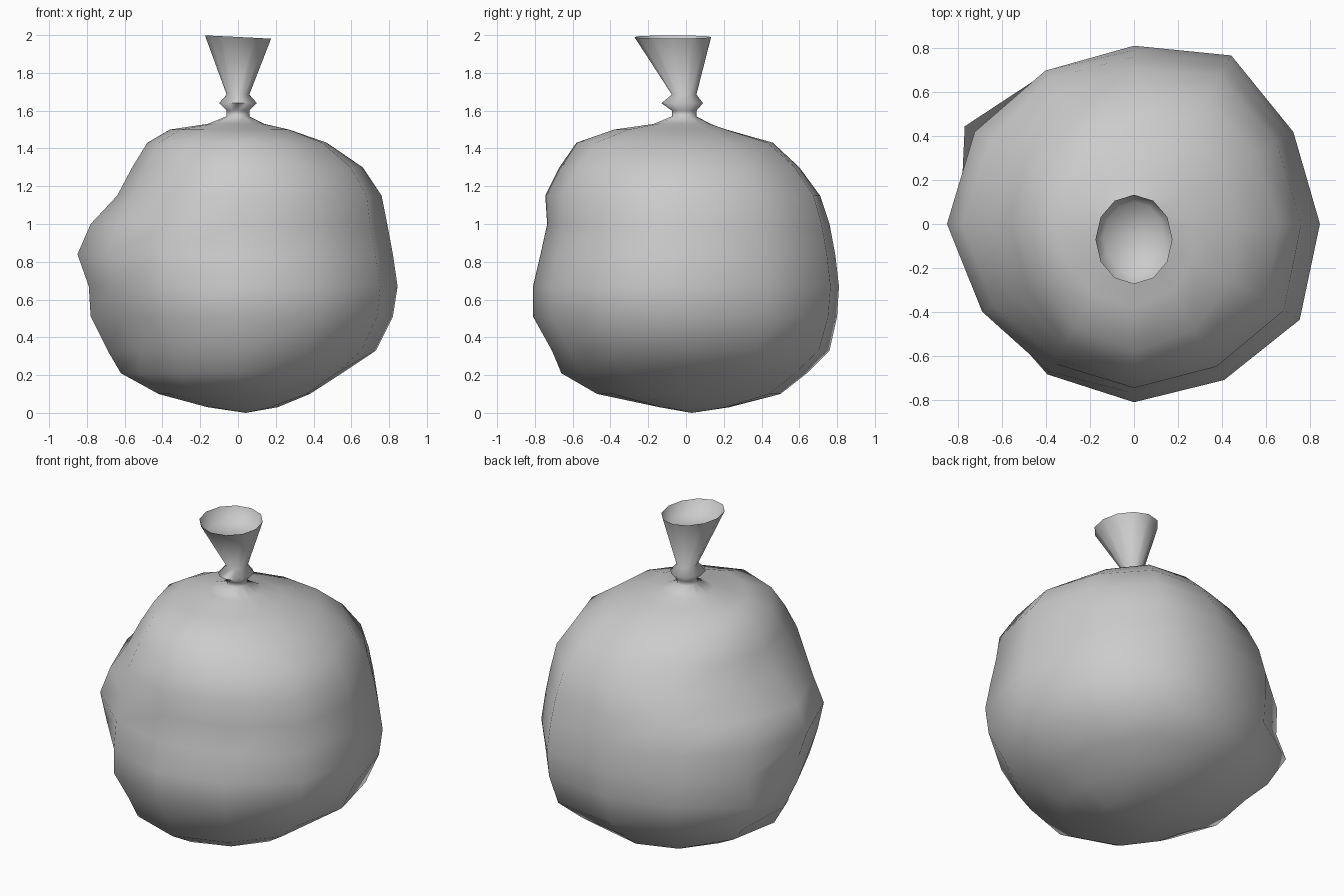
import bpy, bmesh
from math import sin, cos, pi, radians, exp

cube = bpy.data.objects.get("Cube")
if cube:
    bpy.data.objects.remove(cube, do_unlink=True)

SIDES = 12

# Sack rings: height, then radius towards +x, +y, -x, -y
SACK = [
    (0.03, .21, .23, .16, .14),
    (0.10, .38, .50, .42, .47),
    (0.21, .55, .64, .62, .66),
    (0.33, .73, .76, .69, .71),
    (0.51, .82, .80, .78, .81),
    (0.67, .845, .81, .79, .81),
    (0.84, .82, .79, .85, .77),
    (1.00, .79, .76, .78, .735),
    (1.15, .76, .71, .64, .745),
    (1.30, .66, .60, .56, .67),
    (1.43, .47, .46, .48, .58),
    (1.50, .27, .21, .36, .38),
    (1.53, .14, .13, .16, .17),
]
# Fullness of the sack in each direction
FULLNESS = [1, 1, 1.08, 1, 1, 1, 1, .96, .98, 1, 1, 1.04]
# Lumps and dents: direction, height, spread, amount
LUMPS = [(150, .46, .2, .11), (210, .40, .14, -.08), (150, 1.1, .15, -.03)]
# Neck, knot, flared mouth and recessed floor: height, x radius, y radius, y centre
NECK = [
    (1.57, .06, .065, -.01),
    (1.60, .06, .065, -.01),
    (1.64, .10, .11, -.02),
    (1.685, .06, .065, -.01),
    (1.99, .175, .203, -.07),
    (1.91, .14, .16, -.06),
]


def sack_ring(z, *axis_radii):
    points = []
    for i in range(SIDES):
        a = 2 * pi * i / SIDES
        quarter, step = divmod(i, SIDES // 4)
        t = sin(step / (SIDES // 4) * pi / 2) ** 2
        r = axis_radii[quarter] * (1 - t) + axis_radii[(quarter + 1) % 4] * t
        r *= FULLNESS[i]
        for angle, height, spread, amount in LUMPS:
            if abs(a - radians(angle)) < .1:
                r += amount * exp(-((z - height) / spread) ** 2)
        points.append((r * cos(a), r * sin(a), z))
    return points


def neck_ring(z, rx, ry, cy):
    angles = [2 * pi * i / SIDES for i in range(SIDES)]
    tilt = -.05 if z > 1.8 else 0
    return [(rx * cos(a), cy + ry * sin(a), z + tilt * rx * cos(a)) for a in angles]


# Skin the rings into one continuous surface
bm = bmesh.new()
outlines = [sack_ring(*r) for r in SACK] + [neck_ring(*r) for r in NECK]
rings = [[bm.verts.new(p) for p in outline] for outline in outlines]
for low, high in zip(rings, rings[1:]):
    for i in range(SIDES):
        j = (i + 1) % SIDES
        bm.faces.new((low[i], low[j], high[j], high[i]))

# Close the base and the mouth floor with fans
base = bm.verts.new((.04, .03, 0))
floor = bm.verts.new((0, -.06, 1.91))
for i in range(SIDES):
    j = (i + 1) % SIDES
    bm.faces.new((base, rings[0][j], rings[0][i]))
    bm.faces.new((floor, rings[-1][i], rings[-1][j]))
bmesh.ops.recalc_face_normals(bm, faces=bm.faces)

mesh = bpy.data.meshes.new("tied_sack")
bm.to_mesh(mesh)
bm.free()
sack = bpy.data.objects.new("tied_sack", mesh)
bpy.context.collection.objects.link(sack)

# Plain grey
grey = bpy.data.materials.new("plain_grey")
grey.use_nodes = True
colour = (.6, .6, .6, 1)
grey.diffuse_color = colour
grey.node_tree.nodes["Principled BSDF"].inputs["Base Color"].default_value = colour
mesh.materials.append(grey)

# Smooth cloth with a sharp lip
bpy.ops.object.select_all(action="DESELECT")
sack.select_set(True)
bpy.context.view_layer.objects.active = sack
bpy.ops.object.shade_smooth_by_angle(angle=radians(100))
